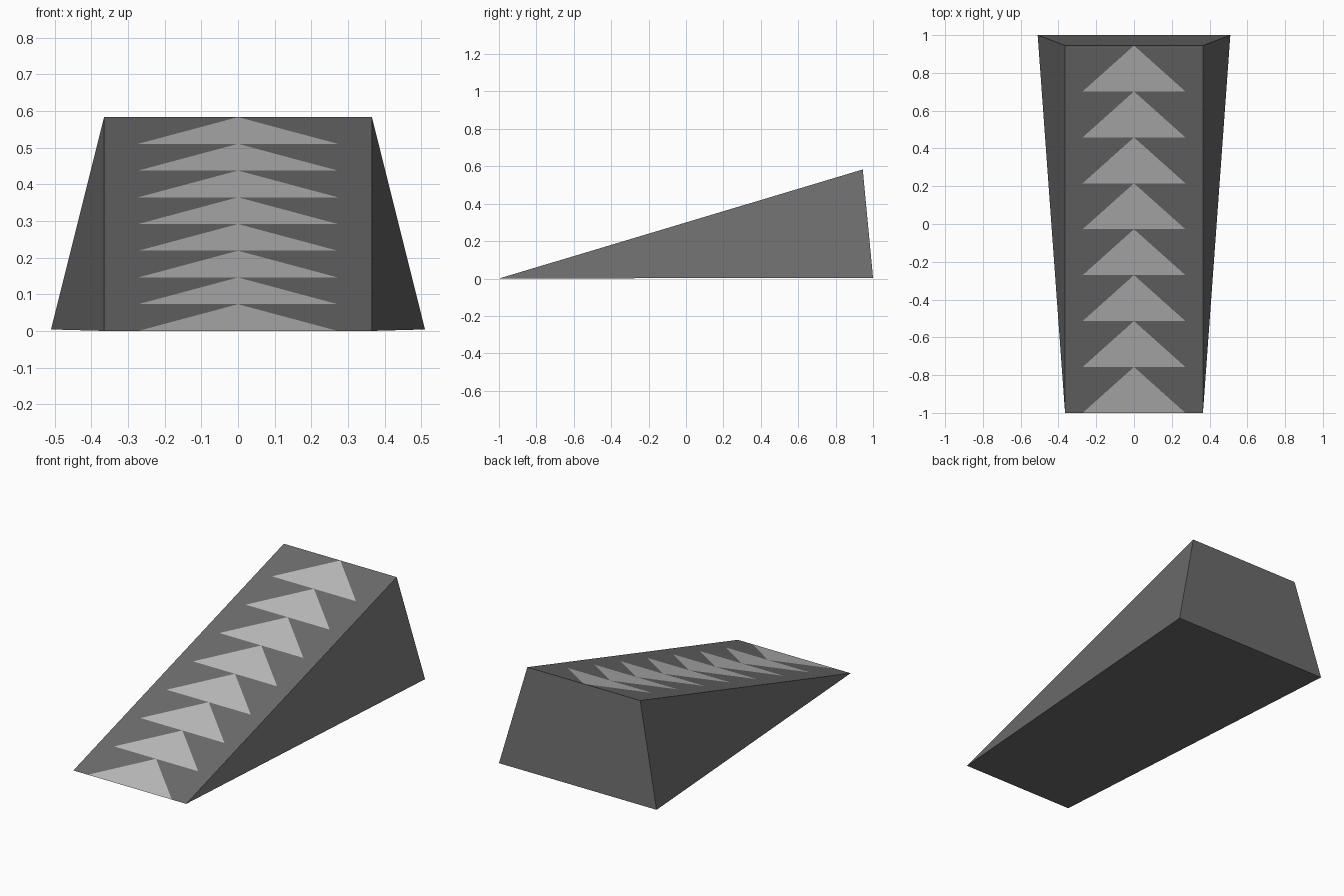
import bpy, bmesh

if "Cube" in bpy.data.objects:
    bpy.data.objects.remove(bpy.data.objects["Cube"])

HALF_W, ARROW_W, COUNT = 0.365, 0.272, 8
Y0, Y1, TOP = -1.0, 0.945, 0.583


def material(name, grey):
    m = bpy.data.materials.new(name)
    m.diffuse_color = (grey, grey, grey, 1)
    m.use_nodes = True
    m.node_tree.nodes["Principled BSDF"].inputs["Base Color"].default_value = m.diffuse_color
    return m


bm = bmesh.new()


def on_slope(x, t):
    return bm.verts.new((x, Y0 + (Y1 - Y0) * t, TOP * t))


# Corners of the wedge, flared at the back foot
front_l, front_r = on_slope(-HALF_W, 0), on_slope(HALF_W, 0)
top_l, top_r = on_slope(-HALF_W, 1), on_slope(HALF_W, 1)
back_l, back_r = (bm.verts.new((x, 1.0, 0.004)) for x in (-0.51, 0.51))

# Points of the arrow markings, stacked up the slope
base_l = [on_slope(-ARROW_W, i / COUNT) for i in range(COUNT)]
base_r = [on_slope(ARROW_W, i / COUNT) for i in range(COUNT)]
tips = [on_slope(0, (i + 1) / COUNT) for i in range(COUNT)]

# Arrow faces, flush with the slope
for i in range(COUNT):
    middle = [tips[i - 1]] if i else []
    bm.faces.new([base_l[i], *middle, base_r[i], tips[i]]).material_index = 1

# Dark slope surface on either side of the arrows
for front, top, base in ((front_l, top_l, base_l), (front_r, top_r, base_r)):
    zigzag = [v for pair in zip(base, tips) for v in pair]
    bm.faces.new([front, *zigzag, top])

# Sides, back and underside
bm.faces.new([front_l, top_l, back_l])
bm.faces.new([front_r, back_r, top_r])
bm.faces.new([top_l, tips[-1], top_r, back_r, back_l])
bm.faces.new([front_l, back_l, back_r, front_r, base_r[0], base_l[0]])
bmesh.ops.recalc_face_normals(bm, faces=bm.faces)

mesh = bpy.data.meshes.new("arrow_ramp")
bm.to_mesh(mesh)
bm.free()
mesh.materials.append(material("dark_grey", 0.15))
mesh.materials.append(material("light_grey", 0.5))
bpy.context.collection.objects.link(bpy.data.objects.new("arrow_ramp", mesh))
